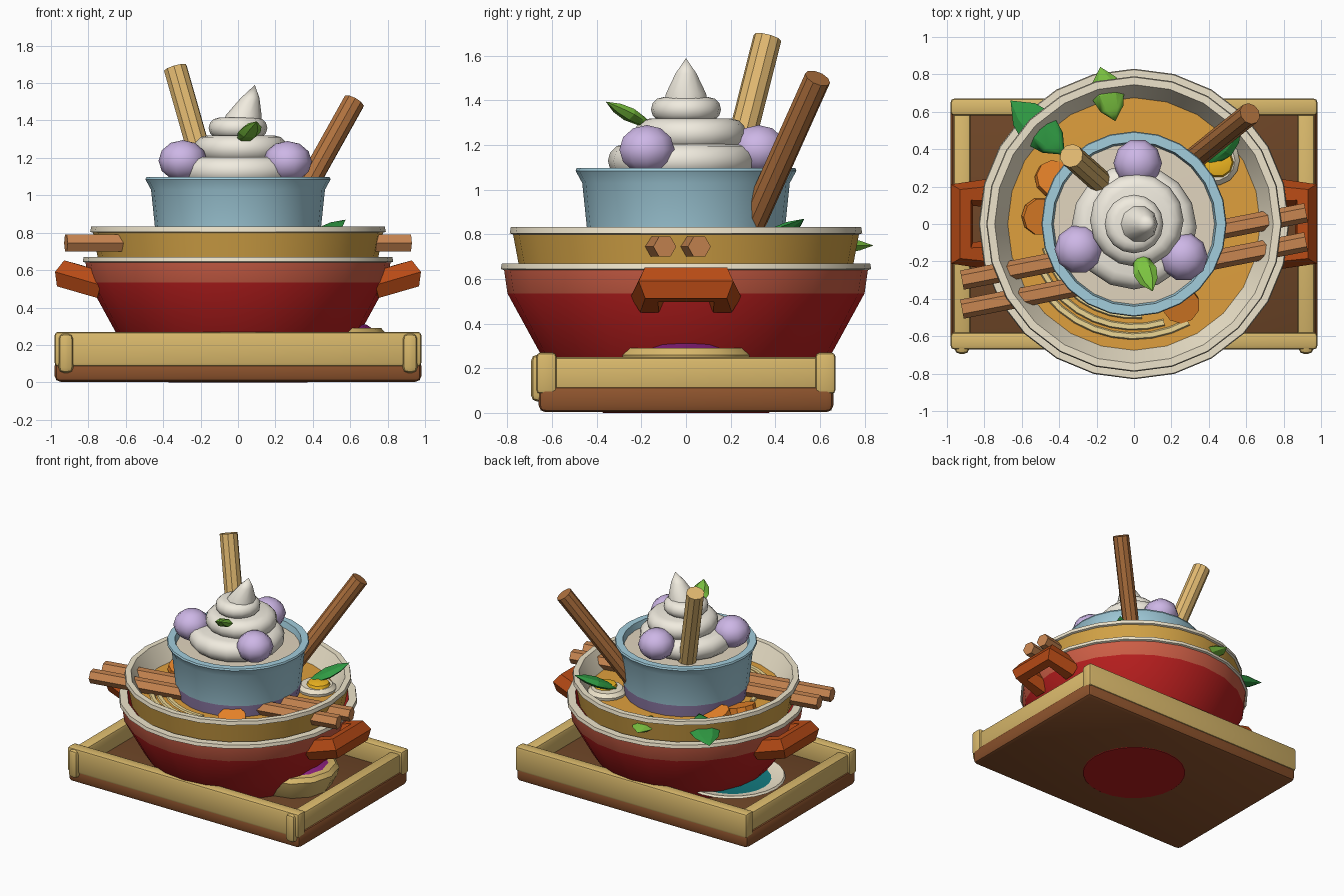
import bpy, bmesh, math
from mathutils import Vector

if "Cube" in bpy.data.objects:
    bpy.data.objects.remove(bpy.data.objects["Cube"])

MATS = {}
COLOURS = dict(
    tan=(.85, .72, .42), brown=(.55, .33, .19), floor=(.43, .28, .17),
    red=(.72, .14, .14), coral=(.80, .37, .28), cream=(.93, .89, .79),
    rust=(.72, .30, .11), ochre=(.82, .63, .28), broth=(.87, .62, .25),
    blue=(.63, .80, .86), lilac=(.58, .50, .68), whip=(.94, .92, .87),
    milk=(.88, .83, .74), berry=(.80, .71, .90), mint=(.48, .76, .26),
    green=(.20, .60, .27), wafer=(.88, .72, .44), bark=(.68, .44, .25),
    stick=(.78, .52, .32), carrot=(.92, .52, .18), yolk=(.95, .72, .15),
    noodle=(.93, .84, .58), plum=(.55, .15, .50), teal=(.10, .48, .50))


def mat(key):
    if key not in MATS:
        m = bpy.data.materials.new(key)
        m.diffuse_color = [c ** 2.2 for c in COLOURS[key]] + [1]
        m.use_nodes = True
        m.node_tree.nodes["Principled BSDF"].inputs["Base Color"].default_value = m.diffuse_color
        MATS[key] = m
    return MATS[key]


def finish(ob, angle=35):
    bpy.ops.object.select_all(action='DESELECT')
    ob.select_set(True)
    bpy.context.view_layer.objects.active = ob
    bpy.ops.object.shade_smooth_by_angle(angle=math.radians(angle))
    return ob


def from_bmesh(name, bm, keys, angle=35):
    bmesh.ops.recalc_face_normals(bm, faces=bm.faces)
    me = bpy.data.meshes.new(name)
    bm.to_mesh(me)
    bm.free()
    ob = bpy.data.objects.new(name, me)
    bpy.context.collection.objects.link(ob)
    for k in keys:
        me.materials.append(mat(k))
    return finish(ob, angle)


def lathe(name, profile, keys, segs=24, loc=(0, 0, 0), wave=0, angle=35):
    """Revolve (r, z) points; one colour per profile segment (last repeats)."""
    bm = bmesh.new()
    palette = list(dict.fromkeys(keys))
    rings = []
    for r, z in profile:
        if r == 0:
            rings.append([bm.verts.new((0, 0, z))] * segs)
            continue
        ring = []
        for i in range(segs):
            a = math.tau * i / segs
            k = r * (1 + wave * (-1) ** i)
            ring.append(bm.verts.new((k * math.cos(a), k * math.sin(a), z)))
        rings.append(ring)
    for n, (lo, hi) in enumerate(zip(rings, rings[1:])):
        for i in range(segs):
            j = (i + 1) % segs
            quad = list(dict.fromkeys((lo[i], lo[j], hi[j], hi[i])))
            bm.faces.new(quad).material_index = palette.index(keys[min(n, len(keys) - 1)])
    ob = from_bmesh(name, bm, palette, angle)
    ob.location = loc
    return ob


def aim(ob, a, b, scale):
    a, b = Vector(a), Vector(b)
    ob.location = (a + b) / 2
    ob.rotation_mode = 'QUATERNION'
    ob.rotation_quaternion = (b - a).to_track_quat('Z', 'Y')
    ob.scale = (scale[0], scale[1], (b - a).length / 2)
    return ob


def rod(name, a, b, r, key, segs=10):
    return aim(lathe(name, [(0, -1), (1, -1), (1, 1), (0, 1)], [key], segs), a, b, (r, r))


def leaf(name, a, b, w, t, key):
    prof = [(0, -1), (.7, -.55), (1, 0), (.75, .5), (0, 1)]
    return aim(lathe(name, prof, [key], 6), a, b, (w, t))


def box(name, lo, hi, key, bevel):
    bm = bmesh.new()
    bmesh.ops.create_cube(bm, size=1)
    for v in bm.verts:
        v.co = [l + (h - l) * (c + .5) for l, h, c in zip(lo, hi, v.co)]
    bmesh.ops.bevel(bm, geom=list(bm.edges), offset=bevel, segments=2,
                    profile=.5, affect='EDGES')
    return from_bmesh(name, bm, [key])


def tube(name, pts, r, key, res=1):
    cu = bpy.data.curves.new(name, 'CURVE')
    cu.dimensions = '3D'
    cu.bevel_depth, cu.bevel_resolution, cu.use_fill_caps = r, res, True
    sp = cu.splines.new('POLY')
    sp.points.add(len(pts) - 1)
    for p, co in zip(sp.points, pts):
        p.co = (*co, 1)
    ob = bpy.data.objects.new(name, cu)
    bpy.context.collection.objects.link(ob)
    cu.materials.append(mat(key))
    bpy.ops.object.select_all(action='DESELECT')
    ob.select_set(True)
    bpy.context.view_layer.objects.active = ob
    bpy.ops.object.convert(target='MESH')
    return finish(bpy.context.object)


# Serving tray
box("tray_base", (-.98, -.66, .003), (.98, .66, .12), 'brown', .03)
box("tray_floor", (-.9, -.6, .1), (.9, .6, .125), 'floor', .005)
box("tray_front_rail", (-.98, -.67, .085), (.98, -.58, .27), 'tan', .018)
box("tray_back_rail", (-.98, .58, .085), (.98, .67, .27), 'tan', .018)
for s, side in ((-1, "left"), (1, "right")):
    x = s * .92
    box(f"tray_{side}_rail", (x - .045, -.62, .1), (x + .045, .62, .25), 'tan', .018)
    box(f"tray_{side}_post", (x - .04, -.695, .05), (x + .04, -.61, .262), 'tan', .03)

# Side dish and tart tucked under the big bowl
lathe("side_dish", [(0, .13), (.22, .13), (.37, .2), (.36, .215), (.27, .19), (0, .185)],
      ['cream', 'cream', 'cream', 'cream', 'teal'], 24, (-.45, .08, 0))
lathe("tart", [(0, .125), (.25, .125), (.29, .2), (.305, .26), (.28, .29), (.23, .29), (.2, .31), (0, .315)],
      ['tan'] * 5 + ['plum'], 24, (.48, 0, 0), wave=.02)

# Big red bowl
lathe("red_bowl", [(0, 0), (.37, 0), (.54, .12), (.655, .27), (.80, .535), (.815, .64), (.83, .645),
                   (.825, .67), (.77, .67), (.72, .5), (.5, .2), (0, .12)],
      ['red'] * 4 + ['coral'] + ['cream'] * 3 + ['red'])
for s, side in ((-1, "left"), (1, "right")):
    tube(f"{side}_handle", [(s * .73, -.165, .52), (s * .92, -.155, .575),
                            (s * .92, .155, .575), (s * .73, .165, .52)], .083, 'rust')

# Soup bowl with broth
lathe("soup_bowl", [(0, .4), (.5, .42), (.745, .64), (.775, .80), (.79, .805), (.785, .833),
                    (.745, .833), (.67, .69), (0, .6)],
      ['ochre'] * 3 + ['cream'])
lathe("broth", [(0, .66), (.65, .66), (.685, .70), (0, .705)], ['broth'])

# Soup garnishes
rod("chopstick_1", (-.92, -.30, .745), (.92, .06, .745), .052, 'stick', 6)
rod("chopstick_2", (-.92, -.455, .745), (.92, -.095, .745), .052, 'stick', 6)
leaf("leaf_right", (.36, .31, .74), (.575, .53, .87), .075, .03, 'green')
leaf("leaf_back_left", (-.37, .37, .77), (-.66, .66, .71), .11, .035, 'green')
leaf("leaf_back", (-.10, .55, .75), (-.18, .84, .75), .09, .035, 'mint')
lathe("egg_white", [(0, .69), (.13, .69), (.135, .72), (.11, .745), (0, .75)], ['cream'], 14, (.43, .34, 0))
lathe("egg_yolk", [(.085, .74), (.075, .765), (0, .785)], ['yolk'], 10, (.45, .33, 0))
for i, (x, y, dx, dy) in enumerate(((-.43, .24, .3, .3), (-.5, .04, .3, -.1), (.25, -.43, .1, -.3))):
    n = Vector((dx, dy, 1)).normalized() * .022
    c = Vector((x, y, .72))
    rod(f"carrot_slice_{i + 1}", c - n, c + n, .1, 'carrot', 10)
for i, r in enumerate((.49, .55, .6)):
    arc = [math.radians(195 + 10 * k + 12 * i) for k in range(9)]
    tube(f"noodle_{i + 1}", [(r * math.cos(a), r * math.sin(a), .69) for a in arc], .025, 'noodle')

# Dessert cup
lathe("dessert_cup", [(0, .66), (.42, .66), (.44, .79), (.465, 1.03), (.495, 1.085), (.49, 1.097),
                      (.44, 1.097), (.42, 1.0), (0, 1.0)],
      ['lilac', 'lilac', 'blue'])
lathe("cream_layer", [(0, 1.0), (.425, 1.0), (.43, 1.05), (0, 1.06)], ['milk'])

# Whipped cream: stacked rounded tiers and a leaning tip
for i, (r, z, h, x, y) in enumerate(((.335, 1.13, .075, 0, -.015), (.25, 1.25, .07, .015, .02),
                                     (.157, 1.36, .055, 0, 0))):
    prof = [(0, z - h)] + [(r - h + h * math.cos(t), z + h * math.sin(t))
                           for t in [math.radians(-90 + 30 * k) for k in range(7)]] + [(0, z + h)]
    lathe(f"cream_tier_{i + 1}", prof, ['whip'], 16, (x, y, 0), angle=60)
tip = lathe("cream_tip", [(0, 1.37), (.105, 1.38), (.095, 1.43), (.05, 1.52), (0, 1.59)],
            ['whip'], 10, (.02, 0, 0), angle=60)
for v in tip.data.vertices:
    v.co.x += max(0, v.co.z - 1.4) * .37

# Berries
for i, (x, y, z) in enumerate(((-.295, -.135, 1.185), (.265, -.175, 1.18), (.02, .325, 1.18))):
    prof = [(.13 * math.sin(t), -.11 * math.cos(t)) for t in [math.pi * k / 6 for k in range(1, 6)]]
    lathe(f"berry_{i + 1}", [(0, -.11)] + prof + [(0, .11)], ['berry'], 10, (x, y, z))

# Mint, wafer stick and cinnamon stick
leaf("mint_leaf", (.02, -.15, 1.28), (.1, -.36, 1.395), .065, .032, 'mint')
rod("wafer_stick", (-.15, .20, 1.03), (-.335, .365, 1.68), .064, 'wafer')
rod("cinnamon_stick", (.24, .285, .82), (.62, .59, 1.5), .06, 'bark')
